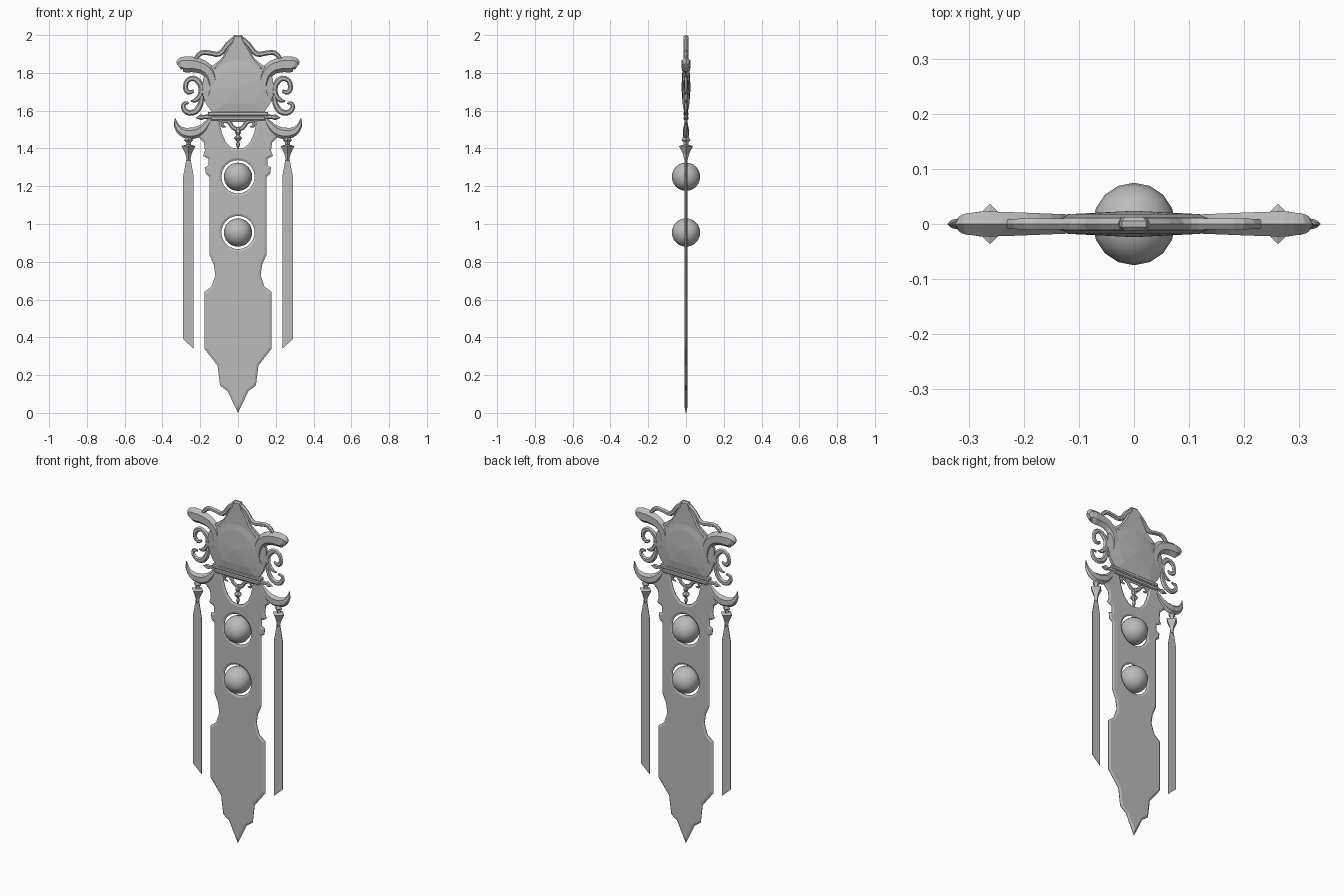
import bpy, bmesh, math
from mathutils import Matrix

cube = bpy.data.objects.get("Cube")
if cube:
    bpy.data.objects.remove(cube)

GREY = (0.5, 0.5, 0.5, 1)
grey = bpy.data.materials.new("plain grey")
grey.use_nodes = True
grey.diffuse_color = GREY
grey.node_tree.nodes["Principled BSDF"].inputs["Base Color"].default_value = GREY


def add_mesh(name, bm, smooth=False):
    me = bpy.data.meshes.new(name)
    bmesh.ops.recalc_face_normals(bm, faces=bm.faces)
    bm.to_mesh(me)
    bm.free()
    me.materials.append(grey)
    ob = bpy.data.objects.new(name, me)
    bpy.context.collection.objects.link(ob)
    for p in me.polygons:
        p.use_smooth = smooth
    return ob


def bake_curve(name, cu, flat):
    """Turn an upright drawing into a mesh, squashed in depth by flat."""
    tmp = bpy.data.objects.new(name, cu)
    bpy.context.collection.objects.link(tmp)
    dg = bpy.context.evaluated_depsgraph_get()
    me = bpy.data.meshes.new_from_object(tmp.evaluated_get(dg))
    bm = bmesh.new()
    bm.from_mesh(me)
    bpy.data.objects.remove(tmp)
    bmesh.ops.remove_doubles(bm, verts=bm.verts, dist=0.0004)
    bm.transform(Matrix.Rotation(math.pi / 2, 4, 'X') @ Matrix.Diagonal((1, 1, flat, 1)))
    return add_mesh(name, bm)


def plate(name, outlines, extrude, bevel, flat):
    """Chamfered flat plate; later outlines inside the first are holes."""
    cu = bpy.data.curves.new(name, 'CURVE')
    cu.dimensions, cu.fill_mode = '2D', 'BOTH'
    cu.extrude, cu.bevel_depth, cu.bevel_resolution, cu.offset = extrude, bevel, 0, -bevel
    for pts in outlines:
        s = cu.splines.new('POLY')
        s.points.add(len(pts) - 1)
        for p, (x, z) in zip(s.points, pts):
            p.co = (x, z, 0, 1)
        s.use_cyclic_u = True
    return bake_curve(name, cu, flat)


def rod(name, pts, flat=0.7, sides=1):
    """Tapering swept rod through (x, z, radius) points, made on both sides."""
    for side, sx in (("left", 1), ("right", -1)):
        cu = bpy.data.curves.new(name, 'CURVE')
        cu.dimensions, cu.fill_mode = '3D', 'FULL'
        cu.bevel_depth, cu.bevel_resolution, cu.use_fill_caps = 1, sides, True
        s = cu.splines.new('BEZIER')
        s.resolution_u = 3
        s.bezier_points.add(len(pts) - 1)
        for b, (x, z, r) in zip(s.bezier_points, pts):
            b.co, b.radius = (x * sx, z, 0), r
            b.handle_left_type = b.handle_right_type = 'AUTO'
        bake_curve(side + "_" + name, cu, flat)


def lathe(name, x, profile, sides=4):
    """Turned finial from (radius, z) points."""
    bm = bmesh.new()
    rings = [[bm.verts.new((x + r * math.cos(a * math.tau / sides),
                            r * math.sin(a * math.tau / sides), z))
              for a in range(sides)] for r, z in profile]
    for lo, hi in zip(rings, rings[1:]):
        for i in range(sides):
            j = (i + 1) % sides
            bm.faces.new((lo[i], lo[j], hi[j], hi[i]))
    bm.faces.new(rings[0])
    bm.faces.new(rings[-1])
    return add_mesh(name, bm)


def mirrored(half):
    return half + [(-x, z) for x, z in reversed(half) if x > 0]


def circle(z, r, n=24):
    return [(r * math.cos(i * math.tau / n), z + r * math.sin(i * math.tau / n)) for i in range(n)]


# Blade with two round holes and a U-shaped opening
orbs = (1.25, 0.955)
blade = mirrored([(0, 0), (0.055, 0.115), (0.095, 0.145), (0.108, 0.25), (0.178, 0.34),
                  (0.178, 0.64), (0.14, 0.67), (0.12, 0.73), (0.128, 0.785), (0.152, 0.84),
                  (0.152, 1.25), (0.17, 1.265), (0.175, 1.3), (0.155, 1.31), (0.155, 1.345),
                  (0.185, 1.36), (0.175, 1.39), (0.18, 1.43), (0.21, 1.46), (0.21, 1.5),
                  (0.165, 1.54), (0.14, 1.58)])
opening = mirrored([(0, 1.398), (0.035, 1.405), (0.065, 1.435), (0.085, 1.48), (0.098, 1.54)])
plate("blade", [blade, opening] + [circle(z, 0.088) for z in orbs], 0.003, 0.012, 0.45)

# Floating orbs
for name, z in zip(("upper_orb", "lower_orb"), orbs):
    bm = bmesh.new()
    bmesh.ops.create_uvsphere(bm, u_segments=16, v_segments=12, radius=0.075)
    bmesh.ops.translate(bm, verts=bm.verts, vec=(0, 0, z))
    add_mesh(name, bm, True)

# Faceted head jewel: outline, raised inner ring, shallow peak
jewel = mirrored([(0, 1.58), (0.13, 1.58), (0.165, 1.63), (0.19, 1.7), (0.185, 1.77),
                  (0.145, 1.83), (0.08, 1.88), (0, 1.9)])
bm = bmesh.new()
for s in (-1, 1):
    rim = [bm.verts.new((x, s * 0.008, z)) for x, z in jewel]
    mid = [bm.verts.new((x * 0.62, s * 0.018, 1.73 + (z - 1.73) * 0.62)) for x, z in jewel]
    peak = bm.verts.new((0, s * 0.024, 1.72))
    n = len(rim)
    for i in range(n):
        j = (i + 1) % n
        bm.faces.new((rim[i], rim[j], mid[j]))
        bm.faces.new((rim[i], mid[j], mid[i]))
        bm.faces.new((mid[i], mid[j], peak))
    if s < 0:
        front = rim
for i in range(n):
    j = (i + 1) % n
    bm.faces.new((front[i], front[j], rim[j], rim[i]))
add_mesh("head_jewel", bm)

# Pointed crest above the jewel
plate("crest", [mirrored([(0, 1.8), (0.14, 1.82), (0.085, 1.88), (0.055, 1.935),
                          (0.035, 1.965), (0.022, 2.0)])], 0.006, 0.008, 0.9)

# Thin crown bands, thick horns, scrolls and crescents
rod("crown_band", [(0.02, 1.98, 0.014), (0.055, 1.95, 0.014), (0.1, 1.9, 0.014),
                   (0.15, 1.905, 0.013), (0.195, 1.905, 0.013), (0.235, 1.86, 0.01)], 0.9)
rod("horn", [(0.175, 1.645, 0.012), (0.14, 1.69, 0.026), (0.135, 1.755, 0.032),
             (0.165, 1.815, 0.035), (0.225, 1.842, 0.04), (0.275, 1.845, 0.043),
             (0.3, 1.845, 0.036), (0.314, 1.835, 0.02)], 0.62)
rod("upper_scroll", [(0.235, 1.705, 0.008), (0.262, 1.697, 0.013), (0.278, 1.73, 0.013),
                     (0.25, 1.77, 0.014), (0.21, 1.755, 0.016), (0.195, 1.7, 0.015),
                     (0.225, 1.655, 0.012), (0.25, 1.65, 0.004)])
rod("lower_scroll", [(0.19, 1.68, 0.012), (0.205, 1.62, 0.016), (0.24, 1.59, 0.016),
                     (0.28, 1.6, 0.014), (0.287, 1.635, 0.011), (0.262, 1.642, 0.007)])
rod("crescent", [(0.333, 1.56, 0.002), (0.325, 1.52, 0.014), (0.295, 1.489, 0.025),
                 (0.25, 1.48, 0.031), (0.2, 1.495, 0.028), (0.165, 1.53, 0.018),
                 (0.145, 1.56, 0.01)], 0.6)
rod("bar_tip", [(0.14, 1.57, 0.018), (0.18, 1.567, 0.01), (0.195, 1.565, 0.016),
                (0.225, 1.562, 0.001)])

# Crossbar between the jewel and the blade
for name, z, w in (("upper_crossbar", 1.583, 0.16), ("lower_crossbar", 1.56, 0.145)):
    plate(name, [[(-w, z - 0.011), (w, z - 0.011), (w, z + 0.011), (-w, z + 0.011)]],
          0.01, 0.005, 0.9)

# Curled bracket and small pendant in the opening
rod("bracket_curl", [(0, 1.5, 0.012), (0.025, 1.51, 0.012), (0.05, 1.54, 0.011),
                     (0.078, 1.543, 0.009), (0.083, 1.52, 0.008), (0.065, 1.515, 0.004)])
lathe("center_pendant", 0, [(0.004, 1.4), (0.011, 1.42), (0.006, 1.435), (0.022, 1.455),
                            (0.008, 1.47), (0.016, 1.485), (0.01, 1.51)], 6)

# Hanging finials and ribbons
for side, s in (("left", 1), ("right", -1)):
    lathe(side + "_finial", 0.262 * s, [(0.008, 1.335), (0.016, 1.37), (0.037, 1.413),
                                        (0.012, 1.42), (0.012, 1.432), (0.024, 1.445),
                                        (0.01, 1.462), (0.006, 1.49)])
    plate(side + "_ribbon", [[(x * s, z) for x, z in
          ((0.235, 0.34), (0.29, 0.39), (0.29, 1.255), (0.27, 1.36),
           (0.254, 1.36), (0.235, 1.255))]], 0.0015, 0, 1)
